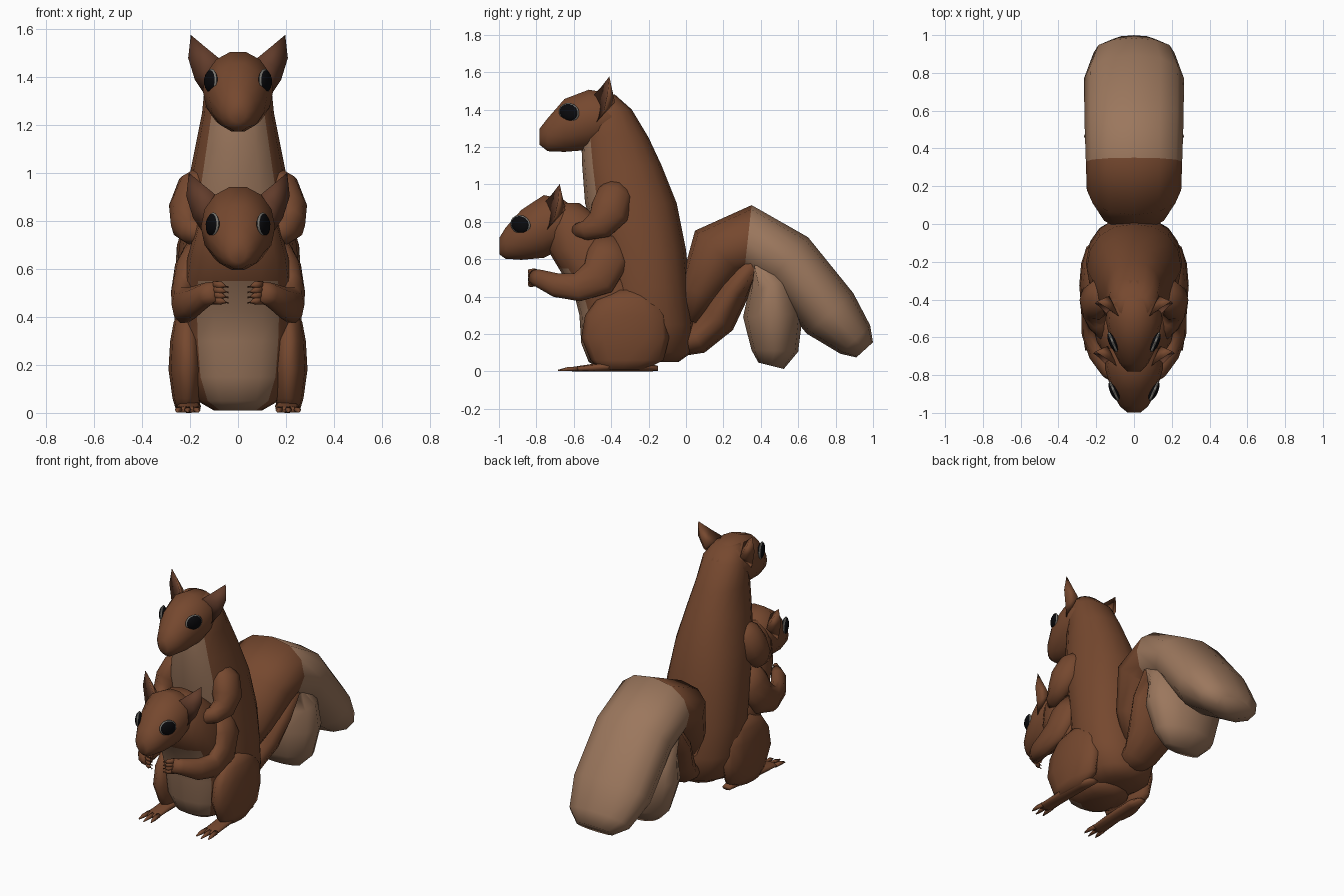
import bpy, bmesh, math
from mathutils import Vector, Matrix

if "Cube" in bpy.data.objects:
    bpy.data.objects.remove(bpy.data.objects["Cube"])

def material(name, rgb):
    m = bpy.data.materials.new(name)
    m.diffuse_color = (*rgb, 1)
    m.use_nodes = True
    m.node_tree.nodes["Principled BSDF"].inputs["Base Color"].default_value = m.diffuse_color
    return m

BROWN = material("brown_fur", (0.18, 0.065, 0.028))
DARK = material("dark_fur", (0.12, 0.045, 0.024))
TAN = material("tan_fur", (0.33, 0.185, 0.11))
BLACK = material("eye_black", (0.003, 0.003, 0.004))
RIM = material("eye_rim", (0.2, 0.19, 0.17))

def finish(name, bm, mats, mirror=False):
    bmesh.ops.recalc_face_normals(bm, faces=bm.faces[:])
    for f in bm.faces:
        f.smooth = True
    me = bpy.data.meshes.new(name)
    bm.to_mesh(me)
    bm.free()
    for m in mats:
        me.materials.append(m)
    ob = bpy.data.objects.new(name, me)
    bpy.context.collection.objects.link(ob)
    if mirror:
        ob.modifiers.new("Mirror", 'MIRROR').use_mirror_merge = False
    return ob

def loft(name, stations, n=10, mats=(BROWN,), axis=None, pick=None, mirror=False, power=1.0):
    """Skin rings (ellipses, boxier if power < 1); station = x, y, z, half width, half thickness."""
    bm = bmesh.new()
    pts = [Vector(s[:3]) for s in stations]
    rings = []
    bulge = lambda c: math.copysign(abs(c) ** power, c)
    for i, s in enumerate(stations):
        t = Vector(axis) if axis else pts[min(i + 1, len(pts) - 1)] - pts[max(i - 1, 0)]
        t.normalize()
        u = Vector((1, 0, 0)) if abs(t.x) < 0.9 else Vector((0, 1, 0))
        u = (u - t * t.dot(u)).normalized()
        v = t.cross(u)
        rings.append([bm.verts.new(pts[i] + u * s[3] * bulge(math.cos(a)) + v * s[4] * bulge(math.sin(a)))
                      for a in (2 * math.pi * k / n for k in range(n))])
    for i in range(len(rings) - 1):
        for k in range(n):
            j = (k + 1) % n
            f = bm.faces.new((rings[i][k], rings[i][j], rings[i + 1][j], rings[i + 1][k]))
            if pick:
                f.material_index = pick(i, 2 * math.pi * (k + 0.5) / n)
    bm.faces.new(rings[0])
    cap = bm.faces.new(rings[-1])
    if pick:
        cap.material_index = pick(len(rings), math.pi / 2)
    return finish(name, bm, mats, mirror)

def upright(name, rows, n=16, x=0, **kw):
    """Rows of z, front y, back y, half width, stacked vertically."""
    st = [(x, (f + b) / 2, z, r, (b - f) / 2) for z, f, b, r in rows]
    return loft(name, st, n, axis=(0, 0, 1), **kw)

def head(name, rows):
    """Rows of y, z, half width, half height, from neck to nose."""
    return loft(name, [(0, y, z, rx, rz) for y, z, rx, rz in rows], 14, axis=(0, -1, 0))

def belly(i, a):
    return 1 if math.sin(a) < -0.8 else 0

def eye(name, loc, turn, tilt):
    base = Matrix.Translation(loc) @ Matrix.Rotation(turn, 4, 'Z') @ Matrix.Rotation(tilt, 4, 'X')
    for part, size, mat in (("", (.021, .056, .046), BLACK), ("_rim", (.012, .06, .05), RIM)):
        bm = bmesh.new()
        bmesh.ops.create_uvsphere(bm, u_segments=14, v_segments=8, radius=1,
                                  matrix=base @ Matrix.Diagonal((*size, 1)))
        finish(name + part, bm, (mat,), True)

def ear(name, off):
    # cupped fan: rim points around a recessed centre
    rim = [(.08, -.49, 1.48), (.135, -.45, 1.525), (.197, -.41, 1.577), (.208, -.42, 1.48),
           (.18, -.44, 1.39), (.14, -.48, 1.33), (.10, -.49, 1.40)]
    bm = bmesh.new()
    vs = [bm.verts.new(Vector(p) + off) for p in rim]
    front = bm.verts.new(Vector((.145, -.43, 1.45)) + off)
    back = bm.verts.new(Vector((.13, -.38, 1.44)) + off)
    for k in range(len(vs)):
        a, b = vs[k], vs[(k + 1) % len(vs)]
        bm.faces.new((a, b, front)).material_index = 1
        bm.faces.new((b, a, back))
    finish(name, bm, (BROWN, DARK), True)

# Large squirrel: body and head
upright("adult_body", [(.05, -.32, -.04, .12), (.1, -.38, .03, .2), (.25, -.42, .04, .25),
                       (.45, -.44, .02, .255), (.65, -.47, 0, .25), (.9, -.54, -.05, .22),
                       (1.1, -.555, -.13, .18), (1.25, -.56, -.2, .15), (1.4, -.53, -.29, .135),
                       (1.48, -.5, -.38, .08)], mats=(BROWN, TAN), pick=belly, power=.9)
head("adult_head", [(-.3, 1.33, .09, .08), (-.4, 1.36, .14, .13), (-.52, 1.345, .147, .165),
                    (-.65, 1.315, .12, .145), (-.74, 1.265, .075, .09), (-.782, 1.255, .035, .045)])
ear("adult_ear", Vector((0, 0, 0)))
eye("adult_eye", (.113, -.625, 1.385), -.4, -.25)

# Small squirrel: body and head
upright("young_body", [(.01, -.45, -.2, .1), (.05, -.52, -.16, .17), (.15, -.56, -.14, .21),
                       (.3, -.57, -.15, .225), (.42, -.6, -.2, .23), (.55, -.68, -.28, .225),
                       (.65, -.74, -.33, .21), (.78, -.75, -.4, .175), (.85, -.72, -.5, .13),
                       (.9, -.69, -.57, .07)],
        mats=(BROWN, TAN), pick=lambda i, a: int(i < 5 and math.sin(a) < -.8), power=.85)
head("young_head", [(-.55, .77, .09, .07), (-.66, .79, .14, .135), (-.76, .775, .155, .172),
                    (-.88, .73, .12, .137), (-.965, .685, .075, .085), (-.998, .67, .035, .045)])
ear("young_ear", Vector((.008, -.265, -.575)))
eye("young_eye", (.106, -.885, .785), -.42, -.35)

# Arms
loft("adult_arm", [(.12, -.36, 1.0, .05, .06), (.175, -.38, .94, .08, .1), (.207, -.41, .85, .083, .11),
                   (.215, -.46, .785, .065, .085), (.19, -.53, .755, .055, .055),
                   (.15, -.59, .75, .035, .04)], 10, mirror=True)
loft("young_arm", [(.15, -.41, .7, .06, .09), (.198, -.42, .6, .068, .12), (.222, -.47, .5, .058, .11),
                   (.225, -.58, .45, .052, .08), (.19, -.69, .46, .05, .067),
                   (.13, -.78, .495, .045, .05), (.09, -.815, .505, .035, .045)], 10, mirror=True)
for k in range(4):
    z = .535 - .022 * k
    loft(f"young_finger_{k + 1}", [(.1, -.81, z, .014, .018), (.07, -.835, z - .003, .013, .016),
                                   (.04, -.84, z - .01, .004, .005)], 6, mirror=True)

# Haunches
upright("young_haunch", [(.01, -.46, -.22, .045), (.06, -.51, -.12, .06), (.18, -.56, -.09, .077),
                         (.3, -.54, -.1, .07), (.38, -.48, -.15, .055), (.435, -.36, -.22, .02)],
        n=12, x=.213, mirror=True)

# Feet and toes
loft("foot", [(.19, -.15, .015, .03, .014), (.2, -.25, .03, .045, .03), (.205, -.42, .026, .05, .026),
              (.21, -.58, .014, .052, .014), (.21, -.61, .01, .045, .01)], 8, axis=(0, -1, 0), mirror=True)
for k in (-1, 0, 1):
    x = .21 + .034 * k
    loft(f"toe_{k + 2}", [(x, -.58, .014, .017, .014), (x + .006 * k, -.635, .012, .014, .012),
                          (x + .01 * k, -.685 + .015 * abs(k), .005, .004, .004)], 6, mirror=True)

# Bushy tails, arching over and tan toward the tip
loft("adult_tail", [(0, .02, .27, .09, .06), (0, .07, .42, .18, .11), (0, .18, .63, .25, .18),
                    (0, .33, .7, .255, .19), (0, .54, .59, .262, .17), (0, .77, .31, .265, .165),
                    (0, .905, .17, .215, .11), (0, .955, .115, .13, .06)], 12,
     mats=(BROWN, TAN), pick=lambda i, a: int(i > 2), power=.92)
loft("young_tail", [(0, -.1, .13, .08, .06), (0, .06, .17, .12, .08), (0, .17, .28, .17, .1),
                    (0, .25, .43, .21, .09), (0, .36, .59, .21, .08), (0, .455, .46, .25, .13),
                    (0, .465, .3, .265, .16), (0, .475, .11, .21, .125), (0, .455, .03, .13, .07)], 12,
     mats=(BROWN, TAN), pick=lambda i, a: int(i > 3))
